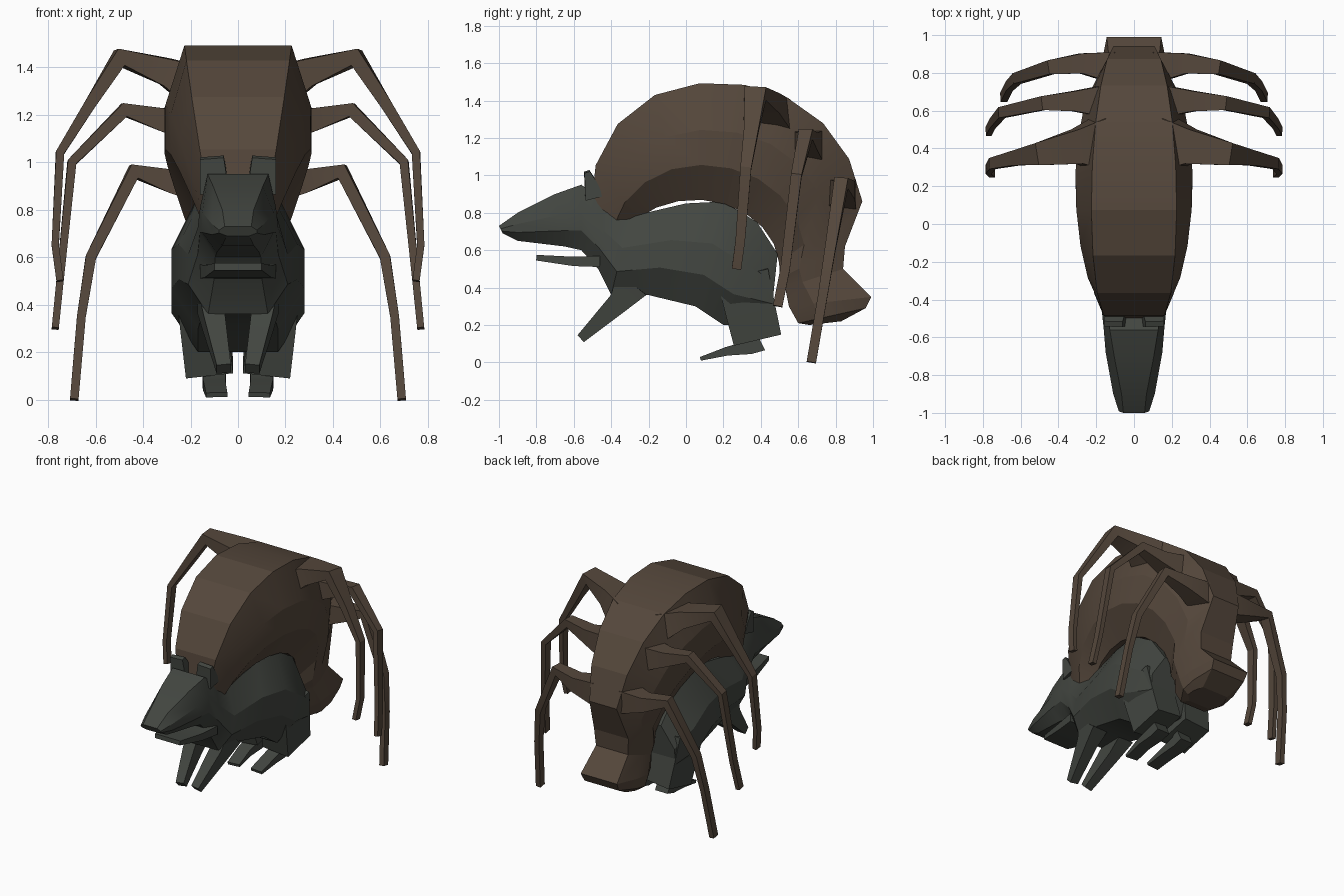
import bpy
import bmesh
from math import cos, sin, pi, radians
from mathutils import Vector

cube = bpy.data.objects.get("Cube")
if cube:
    bpy.data.objects.remove(cube)


def material(name, red, green, blue):
    color = (red, green, blue, 1)
    mat = bpy.data.materials.new(name)
    mat.use_nodes = True
    mat.diffuse_color = color
    mat.node_tree.nodes["Principled BSDF"].inputs["Base Color"].default_value = color
    return mat


BROWN = material("shell brown", .09, .063, .044)
GREY = material("fur grey", .055, .061, .052)
ACROSS = Vector((1, 0, 0))
ALONG = Vector((0, 1, 0))


def skin(name, rings, mat, mirror, angle=25):
    """Join rings of points into a closed, capped surface."""
    bm = bmesh.new()
    loops = [[bm.verts.new(point) for point in ring] for ring in rings]
    for near, far in zip(loops, loops[1:]):
        for i in range(len(near)):
            bm.faces.new((near[i - 1], near[i], far[i], far[i - 1]))
    bm.faces.new(loops[0])
    bm.faces.new(loops[-1])
    bmesh.ops.recalc_face_normals(bm, faces=bm.faces)
    mesh = bpy.data.meshes.new(name)
    bm.to_mesh(mesh)
    bm.free()
    mesh.materials.append(mat)
    obj = bpy.data.objects.new(name, mesh)
    bpy.context.collection.objects.link(obj)
    if mirror:
        obj.modifiers.new("Mirror", "MIRROR")
    bpy.ops.object.select_all(action="DESELECT")
    obj.select_set(True)
    bpy.context.view_layer.objects.active = obj
    bpy.ops.object.shade_smooth_by_angle(angle=radians(angle))


def trunk_ring(back_y, back_z, belly_y, belly_z, width, ridge=.6):
    """Eight-sided section from the back line to the belly line."""
    back, belly = Vector((0, back_y, back_z)), Vector((0, belly_y, belly_z))
    shape = ((0, ridge), (.4, 1), (.7, 1), (1, .6))
    left = [back.lerp(belly, drop) + ACROSS * width * part for drop, part in shape]
    right = [back.lerp(belly, drop) - ACROSS * width * part for drop, part in shape]
    return left + right[::-1]


def limb(name, path, root, tip, mat, axis=ACROSS, taper=1, mirror=True):
    """Four-sided tube; root and tip are half width and half thickness."""
    points = [Vector(point) for point in path]
    last = len(points) - 1
    rings = []
    for i, point in enumerate(points):
        ahead = (points[min(i + 1, last)] - point).normalized()
        behind = (point - points[max(i - 1, 0)]).normalized()
        tangent = (ahead + behind).normalized()
        side = (axis - tangent * axis.dot(tangent)).normalized()
        size = Vector(tip).lerp(Vector(root), (1 - i / last) ** taper)
        across = side * size.x
        up = tangent.cross(side) * size.y
        rings.append([point + across + up, point - across + up,
                      point - across - up, point + across - up])
    skin(name, rings, mat, mirror)


# Arched parasite body: an arc from the neck over the back, fuller in front
parasite = []
segments = 9
for step in range(segments + 1):
    t = step / segments
    outer = radians(176 - 168 * t)
    inner = radians(150 - 145 * t)
    reach = .73 + .05 * max(0, sin(2 * pi * t))
    parasite.append(trunk_ring(
        .22 + reach * cos(outer), .76 + reach * sin(outer),
        .05 + .45 * cos(inner), .5 + .37 * sin(inner),
        .14 + .04 * t + .15 * sin(pi * t), .85 - .25 * t))

# Pinched neck and flared head hanging behind
for station in (
    (.85, .62, .5, .45, .17),
    (.84, .5, .53, .4, .16),
    (.99, .35, .55, .3, .18),
    (.96, .29, .6, .21, .17),
    (.83, .22, .66, .2, .13),
):
    parasite.append(trunk_ring(*station, ridge=.8))
skin("parasite_body", parasite, BROWN, mirror=False, angle=15)

# Three pairs of long bent legs
limb("parasite_front_leg", [
    (.18, .42, 1.32), (.3, .41, 1.38), (.5, .37, 1.44), (.62, .35, 1.25),
    (.75, .32, 1.04), (.77, .29, .65), (.75, .27, .5),
], (.14, .09), (.025, .015), BROWN, ALONG, taper=3)
limb("parasite_middle_leg", [
    (.18, .65, 1.16), (.32, .65, 1.18), (.48, .64, 1.22),
    (.7, .59, 1), (.75, .53, .5), (.77, .49, .3),
], (.08, .08), (.025, .015), BROWN, ALONG, taper=3)
limb("parasite_rear_leg", [
    (.12, .83, .9), (.28, .85, .92), (.44, .83, .96),
    (.62, .77, .6), (.66, .73, .35), (.69, .67, 0),
], (.08, .08), (.025, .018), BROWN, ALONG, taper=3)

# Rodent head and trunk, from nose to rump
rodent = [trunk_ring(*station) for station in (
    (-1, .73, -.98, .69, .08, .7),
    (-.9, .8, -.9, .65, .11),
    (-.7, .9, -.65, .62, .15, .7),
    (-.56, .95, -.56, .6, .16, .8),
    (-.45, .87, -.47, .5, .17, .8),
    (-.3, .78, -.4, .36, .21),
    (0, .85, -.2, .36, .25),
    (.2, .86, .05, .3, .28),
    (.38, .75, .2, .2, .28),
    (.49, .58, .45, .2, .24),
)]
skin("rodent_body", rodent, GREY, mirror=False)

# Open lower jaw
limb("lower_jaw", [(0, -.46, .54), (0, -.6, .54), (0, -.7, .55), (0, -.8, .56)],
     (.16, .03), (.1, .015), GREY, mirror=False)

# Ears
limb("ear", [(.1, -.49, .88), (.105, -.51, .96), (.11, -.53, 1.02)],
     (.06, .05), (.05, .015), GREY)

# Forelegs
limb("foreleg", [(.11, -.28, .42), (.1, -.36, .32), (.06, -.56, .13)],
     (.06, .09), (.03, .025), GREY)

# Haunches and hind feet
limb("haunch", [(.16, .3, .48), (.14, .34, .3), (.12, .38, .13)],
     (.1, .14), (.1, .13), GREY)
limb("hind_foot", [(.1, .4, .11), (.1, .34, .08), (.1, .22, .06), (.09, .08, .02)],
     (.05, .05), (.045, .01), GREY)
